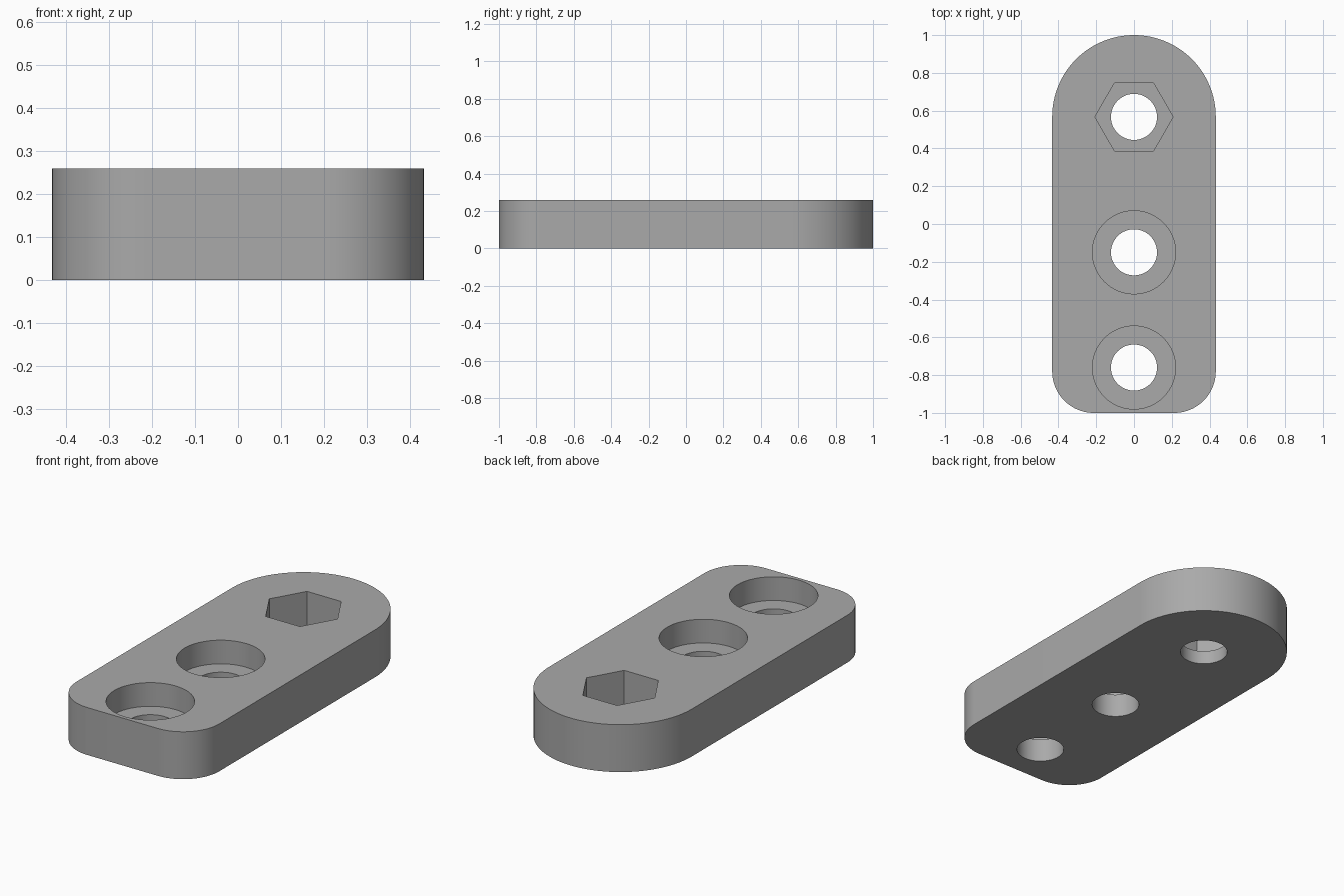
import bpy, bmesh
from math import pi, cos, sin, radians

cube = bpy.data.objects.get("Cube")
if cube:
    bpy.data.objects.remove(cube)

HALF_W, HEIGHT = 0.433, 0.26
HOLE_R, BORE_R, HEX_R = 0.122, 0.22, 0.207
BORE_FLOOR, HEX_FLOOR = 0.13, 0.075
HEX_Y, BORE_YS = 0.567, (-0.15, -0.76)

grey = bpy.data.materials.new("plain grey")
grey.use_nodes = True
colour = (0.4, 0.4, 0.4, 1)
grey.diffuse_color = colour
grey.node_tree.nodes["Principled BSDF"].inputs["Base Color"].default_value = colour


def arc(cx, cy, r, start, end, steps):
    """Points along an arc, angles in degrees."""
    angles = [radians(start + (end - start) * i / steps) for i in range(steps + 1)]
    return [(cx + r * cos(a), cy + r * sin(a)) for a in angles]


def prism(name, outline, z0, z1):
    """Extrude a closed outline between two heights."""
    bm = bmesh.new()
    face = bm.faces.new([bm.verts.new((x, y, z0)) for x, y in outline])
    top = bmesh.ops.extrude_face_region(bm, geom=[face])["geom"]
    for v in top:
        if isinstance(v, bmesh.types.BMVert):
            v.co.z = z1
    bmesh.ops.recalc_face_normals(bm, faces=bm.faces)
    mesh = bpy.data.meshes.new(name)
    bm.to_mesh(mesh)
    bm.free()
    mesh.materials.append(grey)
    obj = bpy.data.objects.new(name, mesh)
    bpy.context.collection.objects.link(obj)
    return obj


def cut(target, name, y, radius, sides, floor):
    """Subtract a vertical round or hexagonal pocket."""
    outline = arc(0, y, radius, 0, 360, sides)[:-1]
    cutter = prism(name, outline, floor, HEIGHT + 0.1)
    mod = target.modifiers.new(name, 'BOOLEAN')
    mod.operation, mod.solver, mod.object = 'DIFFERENCE', 'EXACT', cutter
    bpy.context.view_layer.objects.active = target
    bpy.ops.object.modifier_apply(modifier=mod.name)
    bpy.data.objects.remove(cutter)


# Plate with one fully round end and two rounded corners
corner = 0.22
outline = arc(0, 1 - HALF_W, HALF_W, 0, 180, 64)
outline += arc(corner - HALF_W, corner - 1, corner, 180, 270, 24)
outline += arc(HALF_W - corner, corner - 1, corner, 270, 360, 24)
plate = prism("mounting_plate", outline, 0, HEIGHT)

# Counterbored screw holes
for y in BORE_YS:
    cut(plate, "counterbore", y, BORE_R, 64, BORE_FLOOR)
    cut(plate, "screw_hole", y, HOLE_R, 48, -0.1)

# Hexagonal nut pocket with its through hole
cut(plate, "nut_pocket", HEX_Y, HEX_R, 6, HEX_FLOOR)
cut(plate, "bolt_hole", HEX_Y, HOLE_R, 48, -0.1)

bpy.ops.object.select_all(action='DESELECT')
plate.select_set(True)
bpy.context.view_layer.objects.active = plate
bpy.ops.object.shade_smooth_by_angle(angle=radians(30))
